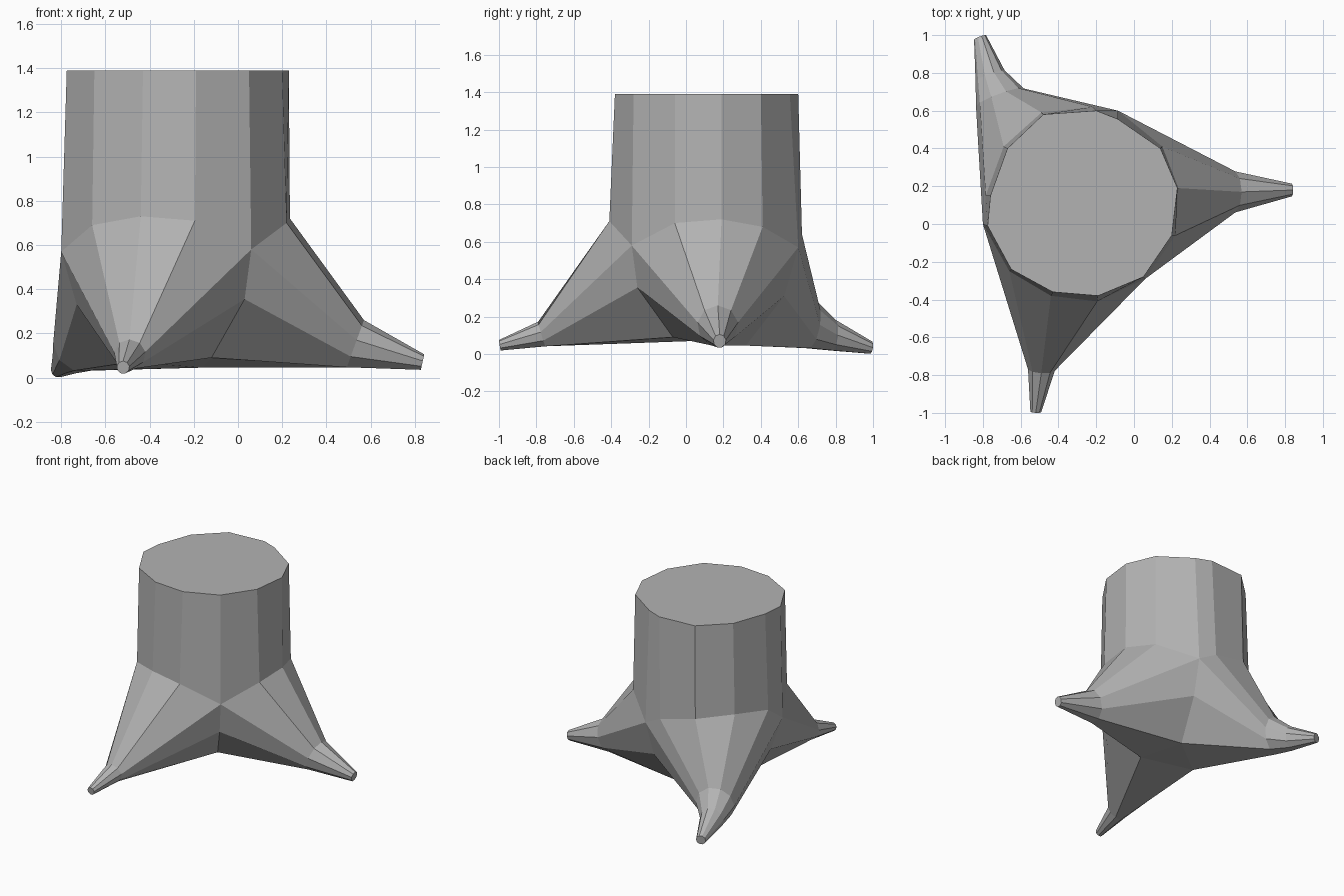
import bpy, bmesh
from math import sin, cos, radians
from mathutils import Vector

if "Cube" in bpy.data.objects:
    bpy.data.objects.remove(bpy.data.objects["Cube"])

bm = bmesh.new()
V = lambda *p: bm.verts.new(p)

# trunk: top rim (z = 1.39) and flare line where the roots begin
top_xy = [(.05, -.28), (.20, -.06), (.23, .19), (.14, .40),
          (-.085, .555), (-.20, .60), (-.48, .58), (-.67, .40), (-.76, .15),
          (-.775, -.01), (-.65, -.24), (-.43, -.36), (-.19, -.38)]
flare_pts = [(.06, -.29, .58), (.22, -.06, .70), (.235, .19, .72), (.15, .41, .68),
             (-.085, .60, .57), (-.22, .62, .64), (-.49, .59, .70), (-.69, .41, .72), (-.785, .15, .68),
             (-.80, 0, .57), (-.66, -.25, .69), (-.44, -.38, .73), (-.195, -.41, .71)]
rim = [V(x, y, 1.39) for x, y in top_xy]
flare = [V(*p) for p in flare_pts]


def bridge(a, b):
    n = len(a)
    for i in range(n):
        j = (i + 1) % n
        bm.faces.new((a[i], a[j], b[j], b[i]))


bm.faces.new(rim)
bridge(flare, rim)

# crotches between roots: rim index, middle point, low point
idx = [0, 4, 9]
mids = [V(.03, -.26, .355), V(-.10, .525, .31), V(-.73, .04, .33)]
lows = [V(-.12, -.07, .09), V(-.16, .32, .045), V(-.485, .055, .07)]
bm.faces.new(lows[::-1])

# roots: direction, then rings of (centre, half width, half height, lean)
roots = [
    ((1, 0), [((.53, .17, .15), .11, .11, .04), ((.835, .18, .069), .034, .036, .008)]),
    ((-.35, .937), [((-.71, .67, .155), .135, .13, .02), ((-.762, .785, .10), .082, .085, .01),
                    ((-.815, .988, .034), .034, .034, .005)]),
    ((-.05, -.999), [((-.49, -.77, .105), .072, .068, .02), ((-.52, -.995, .046), .029, .029, .005)]),
]
for r, ((dx, dy), rings) in enumerate(roots):
    s = (r + 1) % 3
    end = idx[s] if s else len(flare)
    upper = [flare[k % len(flare)] for k in range(idx[r], end + 1)]
    loop = upper + [mids[s], lows[s], lows[r], mids[r]]
    n = len(loop)
    start = 90 + (len(upper) - 1) / 2 * 360 / n
    along, side = Vector((dx, dy, 0)), Vector((-dy, dx, 0))
    for c, w, h, lean in rings:
        new = []
        for k in range(n):
            a = radians(start - k * 360 / n)
            p = Vector(c) + side * w * cos(a) + along * lean * sin(a)
            new.append(V(p.x, p.y, c[2] + h * sin(a)))
        bridge(new, loop)
        loop = new
    bm.faces.new(loop)

bmesh.ops.recalc_face_normals(bm, faces=bm.faces)
mesh = bpy.data.meshes.new("tree_stump")
bm.to_mesh(mesh)
bm.free()

# mid-grey bark
bark = bpy.data.materials.new("bark")
bark.diffuse_color = (.45, .45, .45, 1)
bark.use_nodes = True
bark.node_tree.nodes["Principled BSDF"].inputs["Base Color"].default_value = bark.diffuse_color
mesh.materials.append(bark)
bpy.context.collection.objects.link(bpy.data.objects.new("tree_stump", mesh))
